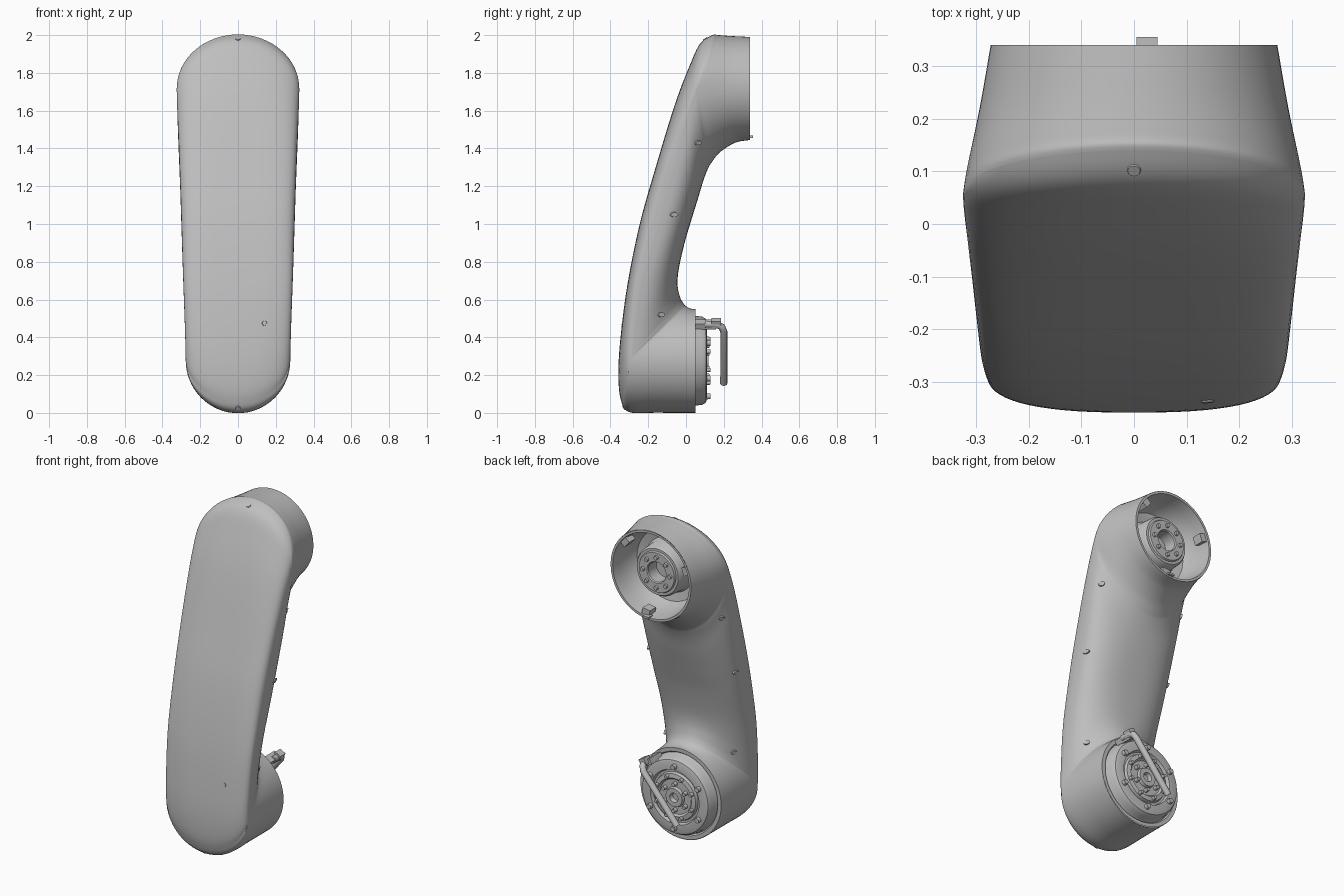
import bpy, bmesh, math
from mathutils import Vector, Matrix
from mathutils.bvhtree import BVHTree

if "Cube" in bpy.data.objects:
    bpy.data.objects.remove(bpy.data.objects["Cube"])

GREY = (0.52, 0.52, 0.52, 1)
mat = bpy.data.materials.new("satin grey")
mat.use_nodes = True
mat.diffuse_color = GREY
mat.node_tree.nodes["Principled BSDF"].inputs["Base Color"].default_value = GREY

TOP_Z, LOW_Z = 1.717, 0.276


def finish(name, data, angle=35):
    ob = bpy.data.objects.new(name, data)
    bpy.context.collection.objects.link(ob)
    data.materials.append(mat)
    if ob.type == 'MESH':
        bpy.ops.object.select_all(action='DESELECT')
        ob.select_set(True)
        bpy.context.view_layer.objects.active = ob
        bpy.ops.object.shade_smooth_by_angle(angle=math.radians(angle))
    return ob


def mesh_object(name, verts, faces, angle=35):
    me = bpy.data.meshes.new(name)
    me.from_pydata(verts, [], faces)
    bm = bmesh.new()
    bm.from_mesh(me)
    bmesh.ops.delete(bm, geom=[v for v in bm.verts if not v.link_faces], context='VERTS')
    bm.to_mesh(me)
    bm.free()
    return finish(name, me, angle)


def lathe(name, profile, z, sides=64):
    """Turn (radius, y) points about a y axis at height z."""
    verts, faces = [], []
    for r, y in profile:
        for k in range(sides):
            a = math.tau * k / sides
            verts.append((r * math.cos(a), y, z + r * math.sin(a)))
    for i in range(len(profile) - 1):
        for k in range(sides):
            a, b = i * sides, (i + 1) * sides
            n = (k + 1) % sides
            faces.append((a + k, b + k, b + n, a + n))
    return mesh_object(name, verts, faces)


def stud(name, pos, normal, radius, depth, sides=12, stretch=1):
    """Short cylinder standing along a normal, optionally stretched along y."""
    rot = Vector(normal).to_track_quat('Z', 'Y').to_matrix().to_4x4()
    bm = bmesh.new()
    bmesh.ops.create_cone(bm, cap_ends=True, segments=sides, radius1=radius,
                          radius2=radius * 0.85, depth=depth, matrix=rot)
    bmesh.ops.scale(bm, vec=(1, stretch, 1), verts=bm.verts)
    bmesh.ops.translate(bm, vec=pos, verts=bm.verts)
    me = bpy.data.meshes.new(name)
    bm.to_mesh(me)
    bm.free()
    return finish(name, me)


def block(name, pos, size, turn=0):
    bm = bmesh.new()
    bmesh.ops.create_cube(bm, size=1, matrix=Matrix.Translation(pos)
                          @ Matrix.Rotation(turn, 4, 'Y') @ Matrix.Diagonal((*size, 1)))
    me = bpy.data.meshes.new(name)
    bm.to_mesh(me)
    bm.free()
    return finish(name, me)


# Arm sections: outer (y, z), side (y, z), inner (y, z), half width, outer and inner squareness
SECTIONS = [
    (.34, 1.99, .34, 1.717, .34, 1.445, .272, 2, 2),
    (.24, 1.995, .22, 1.717, .26, 1.43, .293, 2, 2),
    (.17, 2.0, .11, 1.72, .18, 1.38, .316, 2, 2),
    (.14, 2.0, .06, 1.72, .135, 1.325, .324, 2, 2),
    (.075, 1.955, .045, 1.69, .115, 1.29, .324, 2.1, 2.1),
    (.02, 1.84, .02, 1.62, .092, 1.23, .322, 2.4, 2.2),
    (-.06, 1.63, -.02, 1.48, .065, 1.14, .317, 3, 2.4),
    (-.165, 1.285, -.09, 1.22, .025, 1.01, .307, 3.8, 2.6),
    (-.245, 1.0, -.155, .97, -.01, .89, .299, 4, 2.6),
    (-.31, .68, -.235, .70, -.04, .75, .29, 3.6, 2.5),
    (-.348, .386, -.272, .45, -.044, .67, .281, 3, 2.3),
    (-.358, .2, -.284, .34, -.03, .61, .278, 2.5, 2.1),
    (-.345, .07, -.288, .30, -.012, .577, .277, 2.1, 2),
    (-.30, .004, -.28, .28, .005, .562, .277, 2, 2),
    (-.15, .001, -.1, .278, .025, .552, .276, 2, 2),
    (.05, .0, .05, LOW_Z, .05, .549, .273, 2, 2),
]
SUB, RING = 6, 64
SEAM_START, SEAM_END = 3 * SUB, 13 * SUB


def spline(p, q, r, s, t):
    return 0.5 * (2 * q + (r - p) * t + (2 * p - 5 * q + 4 * r - s) * t * t
                  + (3 * q - p - 3 * r + s) * t ** 3)


rows = []
last = len(SECTIONS) - 1
for i in range(last):
    quad = [SECTIONS[min(max(i + d, 0), last)] for d in (-1, 0, 1, 2)]
    for k in range(SUB):
        rows.append([spline(*c, k / SUB) for c in zip(*quad)])
rows.append(SECTIONS[last])

verts = []
for oy, oz, sy, sz, iy, iz, w, n_out, n_in in rows:
    for k in range(RING):
        a = math.tau * k / RING - math.pi / 2
        c, s = math.cos(a), math.sin(a)
        outer = k <= RING // 2
        ey, ez = (oy, oz) if outer else (iy, iz)
        power = 2 / (n_out if outer else n_in)
        along = abs(c) ** power if abs(c) > 1e-6 else 0
        x = math.copysign(abs(s) ** power, s) * w
        verts.append((x, sy + (ey - sy) * along, max(0, sz + (ez - sz) * along)))

shell_faces, cover_faces = [], []
for i in range(len(rows) - 1):
    for k in range(RING):
        n = (k + 1) % RING
        face = (i * RING + k, (i + 1) * RING + k, (i + 1) * RING + n, i * RING + n)
        on_cover = SEAM_START <= i < SEAM_END and k < RING // 2
        (cover_faces if on_cover else shell_faces).append(face)

mesh_object("arm_shell", verts, shell_faces, 50)
mesh_object("front_cover", verts, cover_faces, 50)
surface = BVHTree.FromPolygons(verts, shell_faces + cover_faces)

# Upper socket with its recessed flange
lathe("upper_socket", [(.272, .34), (.258, .34), (.25, .28), (.235, .2), (.215, .165),
                       (.165, .155), (.155, .17), (.15, .26), (.14, .275), (.125, .275),
                       (.12, .285), (.065, .285), (.06, .278), (.06, .2), (0, .2)], TOP_Z)
for k in range(8):
    a = math.tau * k / 8
    stud("upper_bolt", (.092 * math.cos(a), .287, TOP_Z + .092 * math.sin(a)),
         (0, 1, 0), .014, .022)
for deg in (-80, 40, 160):
    a = math.radians(deg)
    block("socket_tab", (.238 * math.cos(a), .30, TOP_Z + .238 * math.sin(a)),
          (.035, .06, .05), -a)
block("socket_latch", (.025, .335, 1.462), (.04, .04, .012))

# Lower joint face with stepped rings
lathe("lower_joint", [(.273, .05), (.25, .05), (.243, .04), (.237, .05), (.234, .085),
                      (.222, .105), (.205, .11), (.165, .11), (.158, .09), (.146, .09),
                      (.14, .108), (.115, .112), (.105, .1), (.06, .1), (.055, .118),
                      (.028, .118), (.022, .095), (0, .095)], LOW_Z)
for count, radius, size, y in ((6, .188, .017, .116), (8, .126, .012, .116), (6, .08, .013, .11)):
    for k in range(count):
        a = math.tau * (k + .5) / count
        stud("lower_bolt", (radius * math.cos(a), y, LOW_Z + radius * math.sin(a)),
             (0, 1, 0), size, .028)

# Cable leaving the lower joint
block("cable_bracket", (.15, .105, .468), (.05, .11, .035), .5)
block("cable_clamp", (.165, .16, .475), (.04, .05, .04), .5)
cable = bpy.data.curves.new("cable", 'CURVE')
cable.dimensions = '3D'
cable.bevel_depth = .019
cable.bevel_resolution = 3
cable.use_fill_caps = True
path = [(.165, .10, .47), (.165, .165, .468), (.16, .19, .455), (.148, .2, .43), (-.08, .2, .155)]
strand = cable.splines.new('POLY')
strand.points.add(len(path) - 1)
for point, co in zip(strand.points, path):
    point.co = (*co, 1)
strand.use_smooth = True
finish("cable", cable)

# Side plugs and cover screws seated on the surface
for y, z in ((.06, 1.43), (-.065, 1.05), (-.135, .52)):
    for side in (-1, 1):
        hit, normal, _, _ = surface.ray_cast(Vector((side, y, z)), Vector((-side, 0, 0)))
        if hit:
            stud("side_plug", hit, normal, .014, .012, 16, 1.9)
for x, z in ((0, 1.98), (.14, .475), (0, .025)):
    hit, normal, _, _ = surface.ray_cast(Vector((x, -1, z)), Vector((0, 1, 0)))
    if hit:
        stud("cover_screw", hit, normal, .014, .006)
